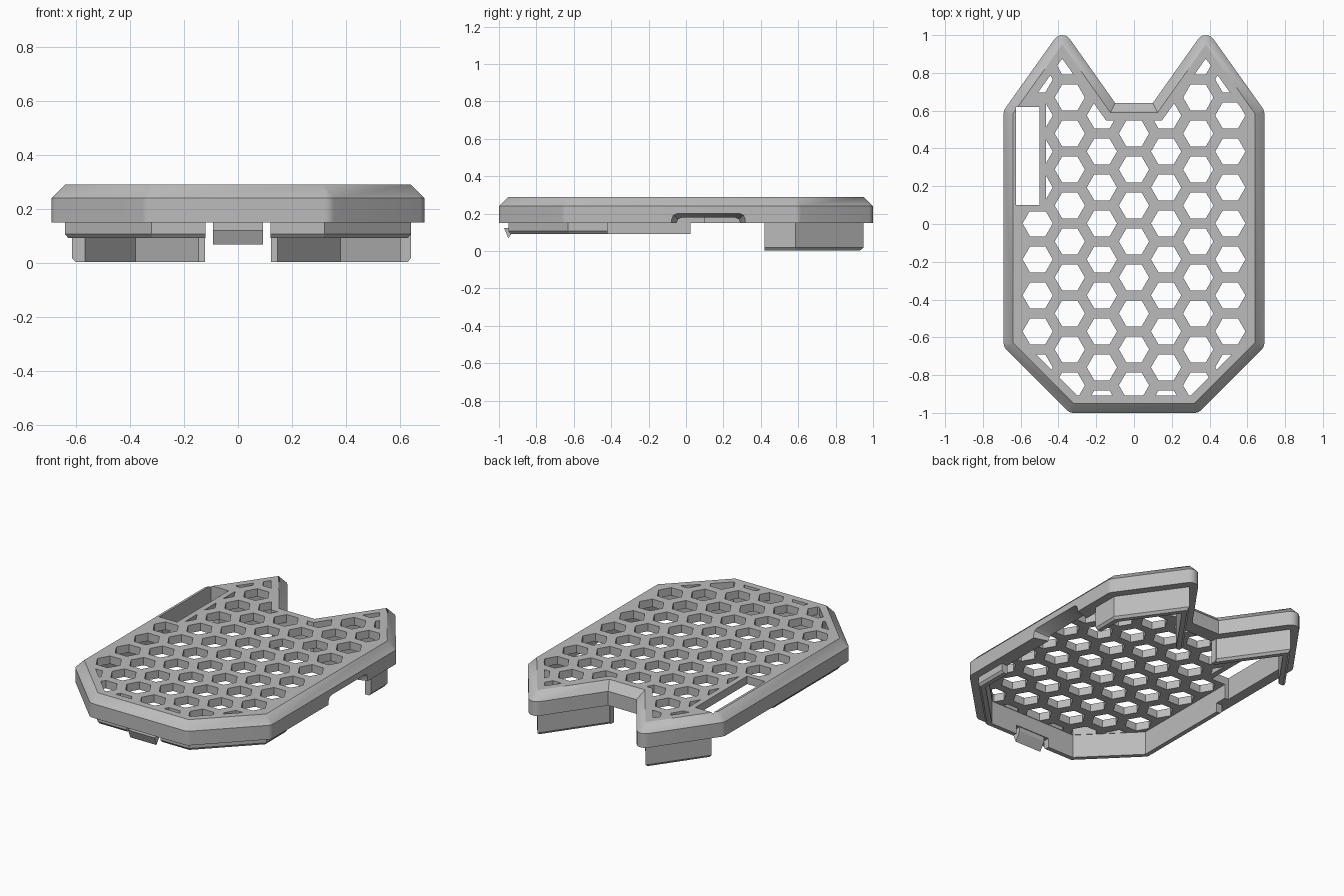
import bpy, bmesh, math
from mathutils import Vector

if "Cube" in bpy.data.objects:
    bpy.data.objects.remove(bpy.data.objects["Cube"], do_unlink=True)

grey = bpy.data.materials.new("plain grey")
grey.use_nodes = True
grey.diffuse_color = (0.5, 0.5, 0.5, 1)
grey.node_tree.nodes["Principled BSDF"].inputs["Base Color"].default_value = (0.5, 0.5, 0.5, 1)

# Half of the top face outline, mirrored to a full counter-clockwise loop
half = [(0.32, -0.95), (0.64, -0.63), (0.64, 0.585), (0.38, 0.95), (0.125, 0.59)]
base = [Vector(p) for p in half] + [Vector((-x, y)) for x, y in reversed(half)]


def outline(d, steps=1):
    """Offset the base outline by d; outward convex corners become arcs."""
    pts = []
    for i, p in enumerate(base):
        a = (p - base[i - 1]).normalized()
        b = (base[(i + 1) % len(base)] - p).normalized()
        n1, n2 = Vector((a.y, -a.x)), Vector((b.y, -b.x))
        if steps > 1 and a.x * b.y - a.y * b.x > 0:
            for k in range(steps):
                t = k / (steps - 1)
                pts.append(p + (n1.slerp(n2, t) * d if d > 0 else Vector((0, 0))))
        else:
            pts.append(p + (n1 + n2) * d / (1 + n1.dot(n2)))
    return pts


def level(pts, z):
    return [(p[0], p[1], z) for p in pts]


def make(name, bm):
    bmesh.ops.remove_doubles(bm, verts=bm.verts, dist=1e-5)
    bmesh.ops.recalc_face_normals(bm, faces=bm.faces)
    mesh = bpy.data.meshes.new(name)
    bm.to_mesh(mesh)
    bm.free()
    mesh.materials.append(grey)
    ob = bpy.data.objects.new(name, mesh)
    bpy.context.collection.objects.link(ob)
    return ob


def add_loft(bm, loops, ring=False):
    rows = [[bm.verts.new(c) for c in loop] for loop in loops]
    n = len(rows[0])
    pairs = list(zip(rows, rows[1:])) + ([(rows[-1], rows[0])] if ring else [])
    for r, s in pairs:
        for i in range(n):
            j = (i + 1) % n
            bm.faces.new((r[i], r[j], s[j], s[i]))
    if not ring:
        bm.faces.new(rows[0])
        bm.faces.new(rows[-1])


def loft(name, loops, ring=False):
    bm = bmesh.new()
    add_loft(bm, loops, ring)
    return make(name, bm)


def box(x0, x1, y0, y1, z0, z1):
    pts = [(x0, y0), (x1, y0), (x1, y1), (x0, y1)]
    return loft("cutter", [level(pts, z0), level(pts, z1)])


def cut(ob, tool, operation="DIFFERENCE"):
    """Apply a boolean and remove the cutter."""
    tool.hide_render = True
    mod = ob.modifiers.new("cut", "BOOLEAN")
    mod.operation, mod.object, mod.solver = operation, tool, "EXACT"
    graph = bpy.context.evaluated_depsgraph_get()
    graph.update()
    mesh = bpy.data.meshes.new_from_object(ob.evaluated_get(graph))
    ob.modifiers.clear()
    ob.data = mesh
    bpy.data.objects.remove(tool, do_unlink=True)


# Lid shell with chamfered top edge and hollow underside
lid = loft("lid_shell", [level(outline(0.05, 7), 0.15), level(outline(0.05, 7), 0.24),
                         level(outline(0, 7), 0.29)])
cut(lid, loft("cavity", [level(outline(-0.04), 0.05), level(outline(-0.04), 0.24)]))

# Honeycomb vents, trimmed to the border and kept clear of the side slot
bm = bmesh.new()
for col in range(-3, 4):
    for row in range(-6, 6):
        cx, cy = col * 0.17, 0.003 + (row + (0 if col % 2 else 0.5)) * 0.1905
        hexa = [(cx + 0.08 * math.cos(k * math.pi / 3), cy + 0.08 * math.sin(k * math.pi / 3))
                for k in range(6)]
        add_loft(bm, [level(hexa, 0.2), level(hexa, 0.35)])
vents = make("vents", bm)
cut(vents, loft("border", [level(outline(-0.043), 0.1), level(outline(-0.043), 0.4)]), "INTERSECT")
cut(vents, box(-0.8, -0.465, 0.065, 0.675, 0, 0.5))
cut(lid, vents)

# Long slot on the right side
cut(lid, box(-0.625, -0.5, 0.1, 0.62, 0.05, 0.4))


# Flared port opening on the left side
def port(x, y0, y1, top):
    c = 0.03
    return [(x, y0, 0.1), (x, y1, 0.1), (x, y1, top - c), (x, y1 - c * 0.3, top - c * 0.3),
            (x, y1 - c, top), (x, y0 + c, top), (x, y0 + c * 0.3, top - c * 0.3), (x, y0, top - c)]


cut(lid, loft("port", [port(0.72, -0.085, 0.325, 0.208), port(0.58, -0.045, 0.285, 0.175)]))


# Inner lips with a chamfered lower edge
def lip(name, bottom):
    sections = [(0, 0.15), (0, bottom + 0.015), (-0.012, bottom), (-0.04, bottom), (-0.04, 0.15)]
    return loft(name, [level(outline(d), z) for d, z in sections], ring=True)


front_lip = lip("front_lip", 0.092)
cut(front_lip, box(-0.12, 0.12, -1.2, 1.2, -0.2, 0.5))
cut(front_lip, box(0, 1, -0.42, 1.2, -0.2, 0.5))
cut(front_lip, box(-1, 0.01, 0.025, 1.2, -0.2, 0.5))

ear_lips = lip("ear_lips", 0.003)
cut(ear_lips, box(-1, 1, -1.2, 0.42, -0.2, 0.5))
cut(ear_lips, box(-0.122, 0.122, 0.3, 1.2, -0.2, 0.5))
cut(ear_lips, box(-1, -0.5, 0.3, 0.62, -0.2, 0.5))

# Snap clip at the front
clip = [(-0.95, 0.15), (-0.95, 0.122), (-0.972, 0.122), (-0.95, 0.068),
        (-0.928, 0.1), (-0.915, 0.122), (-0.915, 0.15)]
snap_clip = loft("snap_clip", [[(x, y, z) for y, z in clip] for x in (-0.092, 0.092)])

# Smooth the rounded corners while keeping edges sharp
bpy.ops.object.select_all(action="DESELECT")
for ob in (lid, front_lip, ear_lips, snap_clip):
    ob.select_set(True)
bpy.context.view_layer.objects.active = lid
bpy.ops.object.shade_smooth_by_angle(angle=math.radians(25))
